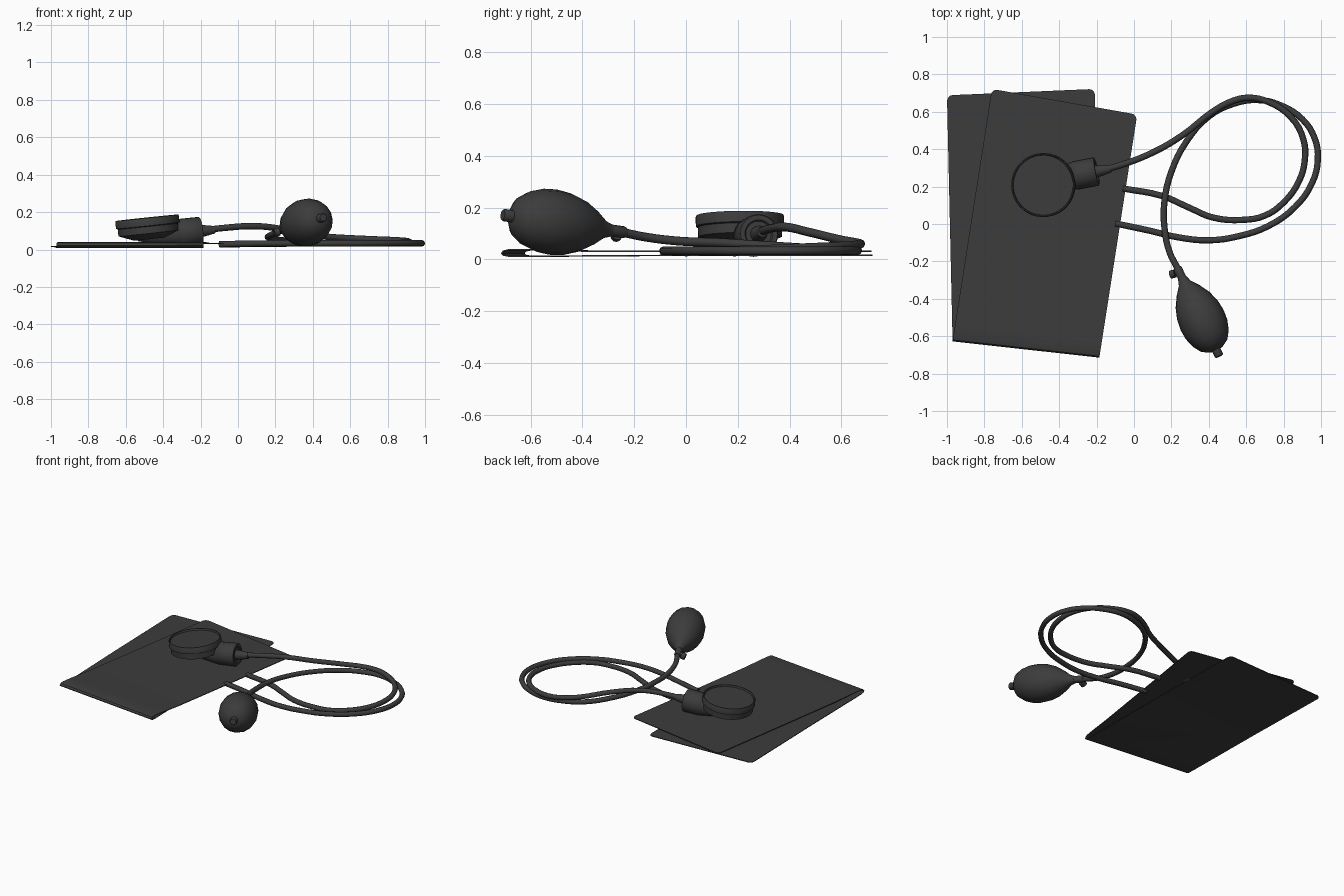
import bpy, bmesh, math
from mathutils import Vector

if "Cube" in bpy.data.objects:
    bpy.data.objects.remove(bpy.data.objects["Cube"])

dark = bpy.data.materials.new('dark_rubber')
dark.diffuse_color = (0.045, 0.045, 0.045, 1)
dark.use_nodes = True
dark.node_tree.nodes["Principled BSDF"].inputs["Base Color"].default_value = dark.diffuse_color


def finish(ob, angle):
    """Bake modifiers or curves to a mesh, colour it and set its shading."""
    ob.data.materials.append(dark)
    bpy.context.view_layer.update()
    bpy.ops.object.select_all(action='DESELECT')
    ob.select_set(True)
    bpy.context.view_layer.objects.active = ob
    bpy.ops.object.convert(target='MESH')
    bpy.ops.object.shade_smooth_by_angle(angle=math.radians(angle))


def add_mesh(name, bm, angle=40, thickness=0):
    bmesh.ops.recalc_face_normals(bm, faces=bm.faces)
    me = bpy.data.meshes.new(name)
    bm.to_mesh(me)
    bm.free()
    ob = bpy.data.objects.new(name, me)
    bpy.context.collection.objects.link(ob)
    if thickness:
        mod = ob.modifiers.new('cloth_thickness', 'SOLIDIFY')
        mod.thickness = thickness
        mod.offset = 0
    finish(ob, angle)
    return ob


def lathe(name, profile, origin, axis, sides=24):
    """Revolve (radius, distance) pairs around an axis."""
    bm = bmesh.new()
    vs = [bm.verts.new((r, 0, d)) for r, d in profile]
    es = [bm.edges.new(p) for p in zip(vs, vs[1:])]
    bmesh.ops.spin(bm, geom=vs + es, cent=(0, 0, 0), axis=(0, 0, 1),
                   angle=math.tau, steps=sides)
    bmesh.ops.remove_doubles(bm, verts=bm.verts, dist=1e-4)
    ob = add_mesh(name, bm)
    ob.location = origin
    ob.rotation_mode = 'QUATERNION'
    ob.rotation_quaternion = Vector(axis).to_track_quat('Z', 'Y')


def hose(name, points, radius=0.017):
    cu = bpy.data.curves.new(name, 'CURVE')
    cu.dimensions = '3D'
    cu.resolution_u = 4
    cu.bevel_depth = radius
    cu.bevel_resolution = 2
    cu.use_fill_caps = True
    sp = cu.splines.new('BEZIER')
    sp.bezier_points.add(len(points) - 1)
    for bp, p in zip(sp.bezier_points, points):
        bp.co = p
        bp.handle_left_type = bp.handle_right_type = 'AUTO'
    ob = bpy.data.objects.new(name, cu)
    bpy.context.collection.objects.link(ob)
    finish(ob, 50)


# folded cuff: bottom sheet, rounded fold at the front, skewed top sheet
fold = (Vector((-0.97, -0.625)), Vector((-0.185, -0.712)))
bottom = (Vector((-1.0, 0.688)), Vector((-0.21, 0.722)))
top = (Vector((-0.76, 0.722)), Vector((0.017, 0.585)))
rows = [(bottom, 0, .016), (bottom, .5, .016), (bottom, .93, .012), (bottom, .98, .012),
        (bottom, .995, .016), (top, 1, .023), (top, .995, .032), (top, .98, .037),
        (top, .93, .037), (top, .8, .032), (top, .5, .031), (top, 0, .031)]
bm = bmesh.new()
grid = [[bm.verts.new((*back[i].lerp(fold[i], t), z)) for i in (0, 1)]
        for back, t, z in rows]
for a, b in zip(grid, grid[1:]):
    bm.faces.new((a[0], a[1], b[1], b[0]))
bmesh.ops.bevel(bm, geom=grid[0] + grid[-1], offset=0.03, segments=4,
                profile=0.5, affect='VERTICES')
add_mesh('cuff', bm, thickness=0.005)

# pressure gauge: tilted dial with raised rim, dish and neck
tilt = Vector((-0.105, -0.01, 1)).normalized()
dial = Vector((-0.487, 0.208, 0.17))
lathe('gauge_dial', [(0, -.012), (.16, -.012), (.163, 0), (.168, 0), (.171, -.005),
                     (.171, -.042), (.162, -.046), (.162, -.083), (.14, -.092),
                     (.08, -.115), (0, -.115)], dial, tilt, 40)
axis = Vector((0.975, 0.19, 0.10)).normalized()
hub = Vector((-0.32, 0.258, 0.086))
lathe('gauge_neck', [(0, -.22), (.02, -.22), (.073, -.01), (.073, .02), (0, .02)],
      hub, axis)
lathe('gauge_connector', [(0, 0), (.073, 0), (.077, .005), (.077, .118), (.073, .123),
                          (.055, .123), (.05, .115), (.032, .115), (.03, .145),
                          (.02, .2), (0, .2)], hub, axis)

# squeeze bulb with end valve, neck collar and release screw
neck = Vector((0.262, -0.298, 0.113))
squeeze = Vector((0.192, -0.405, 0.058)).normalized()
lathe('bulb', [(0, -.01), (.024, -.01), (.034, .02), (.068, .065), (.1, .12), (.12, .18),
               (.127, .24), (.123, .295), (.106, .35), (.078, .393), (.04, .416),
               (0, .42)], neck, squeeze, 16)
lathe('bulb_end_valve', [(0, .39), (.024, .39), (.024, .452), (.02, .457), (0, .457)],
      neck, squeeze, 12)
lathe('release_valve', [(0, -.075), (.018, -.075), (.023, -.065), (.023, 0), (0, .01)],
      neck, squeeze, 12)
lathe('release_screw', [(0, 0), (.009, 0), (.009, .025), (.022, .025), (.022, .052),
                        (0, .052)], neck - squeeze * 0.045 + Vector((0, 0, -.003)),
      (-0.9, -0.25, -0.3), 12)

# gauge hose: arcs over, round the inner loop and back into the cuff
hose('gauge_hose', [
    (-.2, .281, .1), (-.08, .312, .115), (.1, .382, .125), (.26, .475, .105),
    (.42, .6, .075), (.52, .655, .065), (.61, .675, .06), (.72, .652, .055),
    (.84, .57, .05), (.905, .455, .045), (.913, .34, .04), (.88, .225, .036),
    (.8, .115, .034), (.7, .045, .033), (.58, .022, .033), (.42, .035, .033),
    (.3, .085, .032), (.15, .15, .031), (-.06, .19, .028)])
# bulb hose: runs round the outer loop and back into the cuff
hose('bulb_hose', [
    (.235, -.24, .103), (.19, -.15, .085), (.163, -.02, .07), (.163, .12, .065),
    (.2, .28, .055), (.28, .44, .045), (.4, .575, .036), (.53, .642, .034),
    (.66, .663, .034), (.78, .636, .033), (.9, .56, .033), (.965, .46, .033),
    (.983, .345, .033), (.95, .215, .033), (.86, .09, .033), (.72, -.01, .033),
    (.56, -.065, .033), (.4, -.087, .033), (.24, -.072, .033), (.08, -.035, .032),
    (-.1, .003, .028)])
